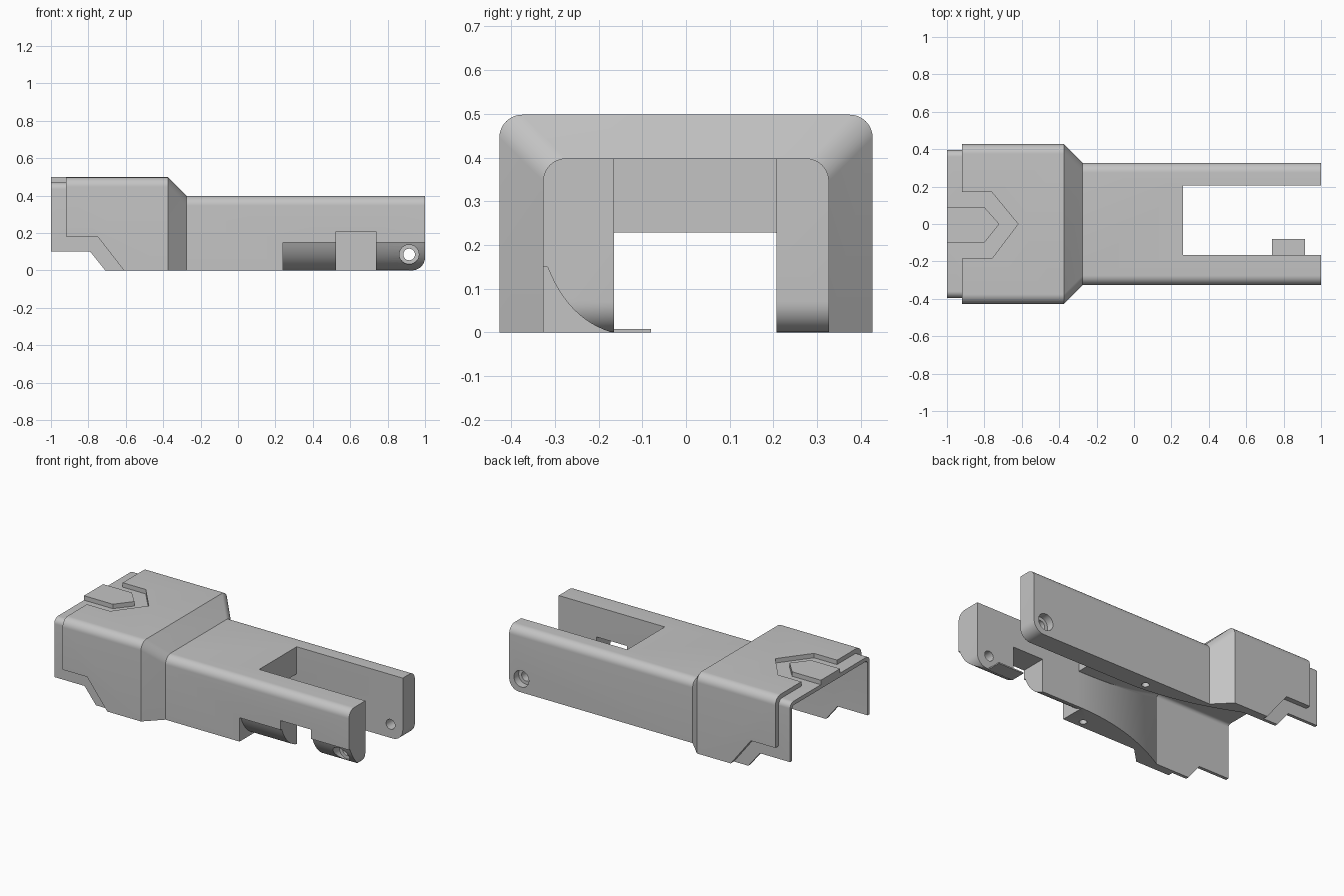
import bpy, bmesh, math

if "Cube" in bpy.data.objects:
    bpy.data.objects.remove(bpy.data.objects["Cube"])

grey = bpy.data.materials.new("plain grey")
grey.use_nodes = True
colour = (0.55, 0.55, 0.55, 1)
grey.diffuse_color = colour
grey.node_tree.nodes["Principled BSDF"].inputs["Base Color"].default_value = colour


def loft(name, rings):
    """Closed solid through a list of equal-length point rings."""
    bm = bmesh.new()
    loops = [[bm.verts.new(p) for p in ring] for ring in rings]
    n = len(loops[0])
    for a, b in zip(loops, loops[1:]):
        for i in range(n):
            j = (i + 1) % n
            bm.faces.new((a[i], a[j], b[j], b[i]))
    bm.faces.new(loops[0])
    bm.faces.new(loops[-1])
    bmesh.ops.recalc_face_normals(bm, faces=bm.faces[:])
    mesh = bpy.data.meshes.new(name)
    bm.to_mesh(mesh)
    bm.free()
    mesh.materials.append(grey)
    ob = bpy.data.objects.new(name, mesh)
    bpy.context.collection.objects.link(ob)
    return ob


def prism(name, pts, axis, lo, hi):
    """Extrude a 2D outline along x, y or z."""
    place = {"x": lambda p, d: (d, p[0], p[1]),
             "y": lambda p, d: (p[0], d, p[1]),
             "z": lambda p, d: (p[0], p[1], d)}[axis]
    return loft(name, [[place(p, d) for p in pts] for d in (lo, hi)])


def box(name, x, y, z):
    return prism(name, [(x[0], y[0]), (x[1], y[0]), (x[1], y[1]), (x[0], y[1])], "z", *z)


def circle(cx, cz, r, n=32):
    return [(cx + r * math.cos(2 * math.pi * i / n), cz + r * math.sin(2 * math.pi * i / n))
            for i in range(n)]


def arch(x, y0, y1, top, r, bottom=0.0, n=10):
    """Cross-section with two rounded top corners."""
    ring = [(x, y0, bottom)]
    for cy, start in ((y0 + r, math.pi), (y1 - r, math.pi / 2)):
        for i in range(n + 1):
            a = start - i / n * math.pi / 2
            ring.append((x, cy + r * math.cos(a), top - r + r * math.sin(a)))
    return ring + [(x, y1, bottom)]


def combine(target, tool, operation="DIFFERENCE"):
    mod = target.modifiers.new(operation.title(), "BOOLEAN")
    mod.operation, mod.solver, mod.object = operation, "EXACT", tool
    bpy.context.view_layer.objects.active = target
    bpy.ops.object.modifier_apply(modifier=mod.name)
    bpy.data.objects.remove(tool)


# Outer shell: wide housing, taper and narrow front section
shell = loft("main_shell", [
    arch(-0.92, -0.427, 0.427, 0.498, 0.052), arch(-0.375, -0.427, 0.427, 0.498, 0.052),
    arch(-0.275, -0.327, 0.327, 0.398, 0.052), arch(1.0, -0.327, 0.327, 0.398, 0.052)])

# Stepped lower edge and chevron recess in the outer skin
combine(shell, prism("side_step", [(-1.1, 0.18), (-0.75, 0.18), (-0.61, 0), (-0.61, -0.1),
                                   (-1.1, -0.1)], "y", -0.6, 0.6))
combine(shell, prism("chevron", [(-1.1, -0.185), (-0.76, -0.185), (-0.62, 0), (-0.76, 0.17),
                                 (-1.1, 0.17)], "z", 0.45, 0.6))

# Inner liner showing past the skin, with the raised arrow pad
liner = loft("liner", [arch(x, -0.395, 0.395, 0.47, 0.035) for x in (-1.0, -0.45)])
combine(liner, prism("liner_step", [(-1.1, 0.1), (-0.79, 0.1), (-0.71, 0), (-0.71, -0.1),
                                    (-1.1, -0.1)], "y", -0.6, 0.6))
pad = prism("arrow_pad", [(-1, -0.1), (-0.8, -0.1), (-0.72, 0), (-0.8, 0.09), (-1, 0.09)],
            "z", 0.455, 0.498)
combine(liner, pad, "UNION")
combine(shell, liner, "UNION")

# Inner cavity: wide at the open rear, curving in to the narrow channel
rings = [arch(-1.1, -0.375, 0.375, 0.445, 0.02, -0.1)]
steps = 24
for i in range(steps + 1):
    t = i / steps
    s = 1 - (1 - t) ** 2
    rings.append(arch(-0.48 + 0.74 * t, -0.375 + 0.21 * s, 0.375 - 0.168 * s,
                      0.445 - 0.217 * s, 0.02 - 0.018 * s, -0.1))
rings.append(arch(1.1, -0.165, 0.207, 0.228, 0.002, -0.1))
combine(shell, loft("cavity", rings))

# Open slot between the arms and the notch in the near arm
combine(shell, box("slot", (0.263, 1.1), (-0.165, 0.207), (-0.1, 0.6)))
combine(shell, box("notch", (0.525, 0.737), (-0.5, -0.1), (-0.1, 0.208)))

# Curved relief under the outside of the near arm
curve = [(-0.4, 0.15), (-0.317, 0.15)]
for i in range(1, 13):
    t = i / 12
    curve.append(((1 - t) ** 2 * -0.317 + 2 * t * (1 - t) * -0.27 + t * t * -0.17,
                  (1 - t) ** 2 * 0.15 + 2 * t * (1 - t) * 0.03))
combine(shell, prism("relief", curve + [(-0.17, -0.1), (-0.4, -0.1)], "x", 0.24, 1.1))

# Rounded lower tips of both arms
tip = [(0.93 + 0.07 * math.sin(a), 0.07 - 0.07 * math.cos(a))
       for a in [i * math.pi / 20 for i in range(11)]]
combine(shell, prism("tip_round", tip + [(1.1, 0.07), (1.1, -0.1), (0.93, -0.1)], "y", -0.6, 0.6))

# Cross pin holes with counterbores on the outside
combine(shell, prism("pin_hole", circle(0.915, 0.085, 0.031), "y", -0.6, 0.6))
for lo, hi in ((-0.6, -0.225), (0.28, 0.6)):
    combine(shell, prism("counterbore", circle(0.915, 0.085, 0.052), "y", lo, hi))

# Screw holes in the underside
for y in (-0.28, 0.26):
    combine(shell, prism("screw_hole", circle(0.135, y, 0.022, 20), "z", -0.1, 0.12))

# Thin tab beside the near arm
tab = box("tab", (0.737, 0.915), (-0.175, -0.08), (0, 0.008))

for ob in bpy.context.selected_objects:
    ob.select_set(False)
shell.select_set(True)
bpy.context.view_layer.objects.active = shell
bpy.ops.object.shade_smooth_by_angle(angle=math.radians(25))
